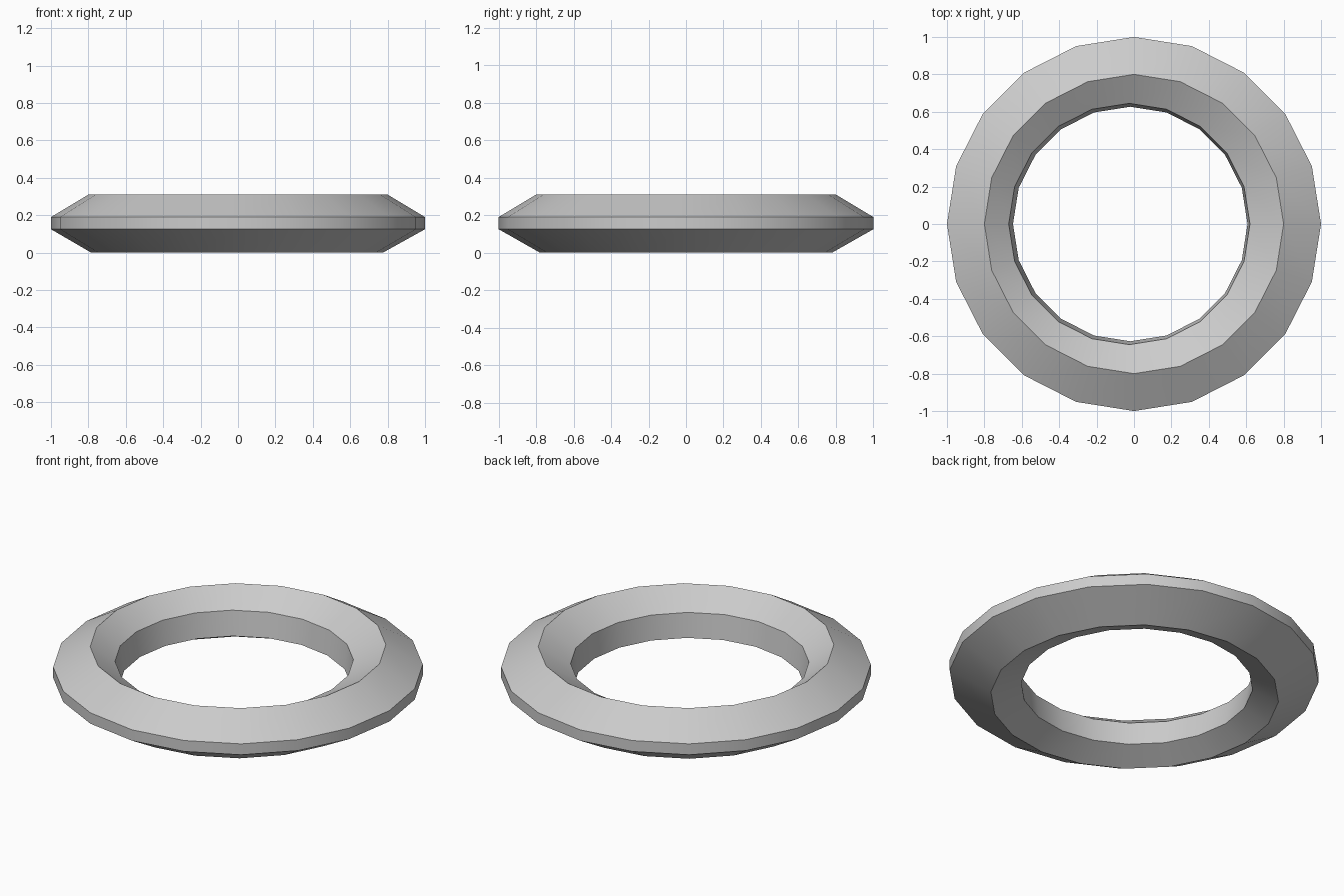
import bpy, bmesh, math

if "Cube" in bpy.data.objects:
    bpy.data.objects.remove(bpy.data.objects["Cube"])

SIDES = 20

# closed cross-section: (radius, height, x offset of that loop)
profile = [
    (1.00, 0.125, 0.0),    # outer band, lower edge
    (1.00, 0.19, 0.0),     # outer band, upper edge
    (0.80, 0.31, 0.0),     # top ridge
    (0.645, 0.215, -0.025),  # inner wall, upper edge
    (0.627, 0.07, -0.02),  # inner wall, lower edge
    (0.78, 0.0, -0.005),   # bottom ridge
]

# ring body: one loop of vertices per profile point
bm = bmesh.new()
loops = []
for r, z, ox in profile:
    loops.append([bm.verts.new((ox + r * math.cos(2 * math.pi * i / SIDES),
                                r * math.sin(2 * math.pi * i / SIDES), z))
                  for i in range(SIDES)])

# bridge neighbouring loops all the way round the section
for k, low in enumerate(loops):
    high = loops[(k + 1) % len(loops)]
    for i in range(SIDES):
        j = (i + 1) % SIDES
        bm.faces.new((low[i], low[j], high[j], high[i]))
bmesh.ops.recalc_face_normals(bm, faces=bm.faces)

mesh = bpy.data.meshes.new("ring")
bm.to_mesh(mesh)
bm.free()
ring = bpy.data.objects.new("ring", mesh)
bpy.context.collection.objects.link(ring)

# smooth around the ring, crisp at the ridges
bpy.context.view_layer.objects.active = ring
ring.select_set(True)
bpy.ops.object.shade_smooth_by_angle(angle=math.radians(40))
